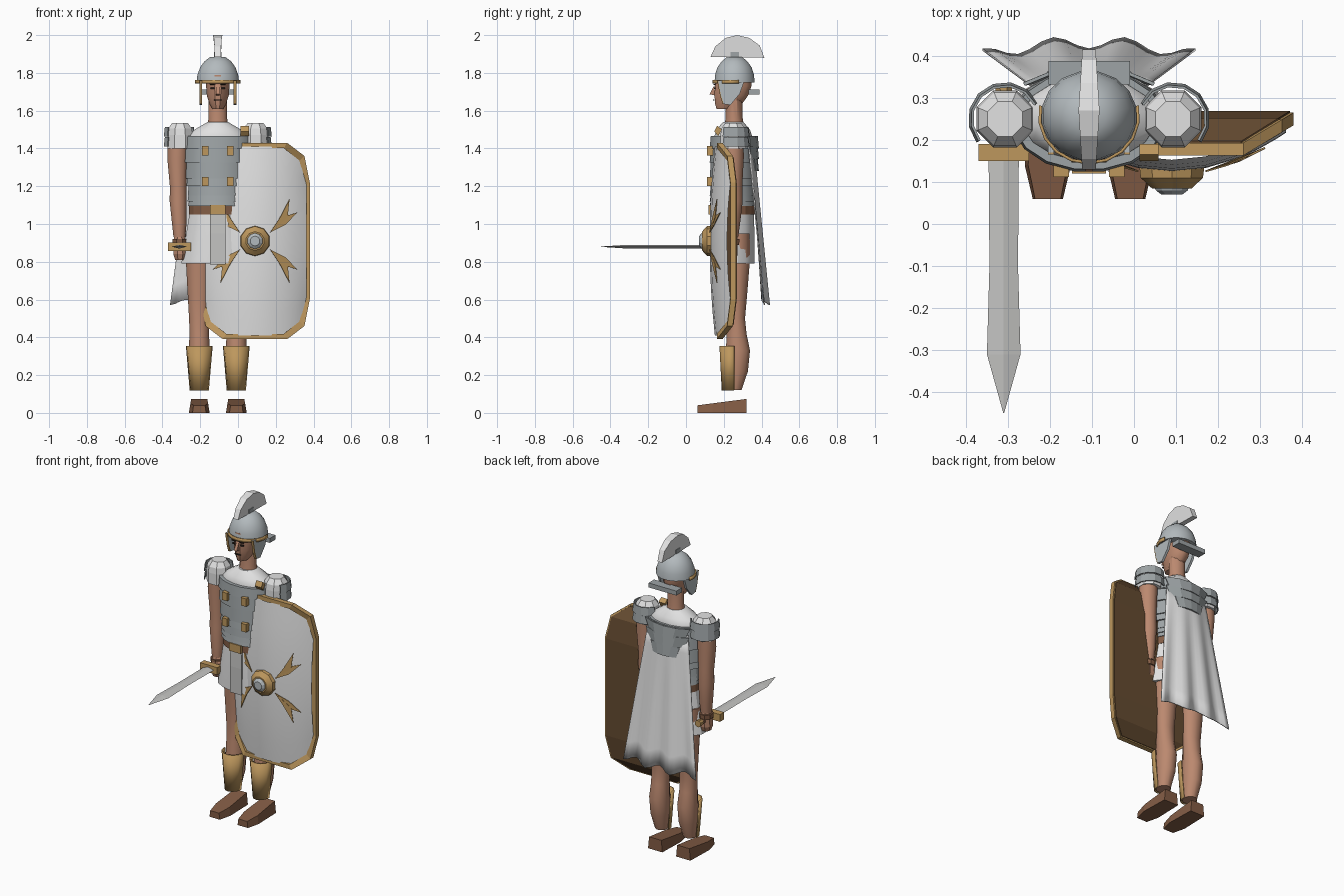
import bpy, bmesh, math

if "Cube" in bpy.data.objects:
    bpy.data.objects.remove(bpy.data.objects["Cube"])

CX = -0.107   # centre line of the figure


def material(name, r, g, b):
    m = bpy.data.materials.new(name)
    m.use_nodes = True
    m.diffuse_color = (r, g, b, 1)
    m.node_tree.nodes["Principled BSDF"].inputs["Base Color"].default_value = (r, g, b, 1)
    return m


SKIN = material("skin", .5, .25, .16)
LEATHER = material("leather", .23, .11, .06)
GOLD = material("gold", .51, .31, .11)
CLOTH = material("white_cloth", .76, .76, .76)
PLATE = material("armour_grey", .34, .37, .38)
STEEL = material("bright_steel", .45, .49, .51)
BLADE = material("blade_silver", .55, .55, .54)
WOOD = material("shield_wood", .13, .07, .03)
DARK = material("dark_features", .03, .02, .015)


def build(name, bm, mat, smooth=None, solid=0):
    bmesh.ops.recalc_face_normals(bm, faces=bm.faces)
    me = bpy.data.meshes.new(name)
    bm.to_mesh(me)
    bm.free()
    me.materials.append(mat)
    ob = bpy.data.objects.new(name, me)
    bpy.context.collection.objects.link(ob)
    ob.location.x = CX
    if solid:
        mod = ob.modifiers.new("thickness", 'SOLIDIFY')
        mod.thickness = solid
        mod.offset = 0
    if smooth:
        bpy.ops.object.select_all(action='DESELECT')
        ob.select_set(True)
        bpy.context.view_layer.objects.active = ob
        bpy.ops.object.shade_smooth_by_angle(angle=math.radians(smooth))
    return ob


def loft(name, rings, mat, n=8, axis='z', phase=None, smooth=None):
    """Rings are (t, centre_a, centre_b, radius_a, radius_b) along an axis."""
    bm = bmesh.new()
    phase = math.pi / n if phase is None else phase
    loops = []
    for t, ca, cb, ra, rb in rings:
        loop = []
        for i in range(n):
            a = phase + math.tau * i / n
            p, q = ca + ra * math.cos(a), cb + rb * math.sin(a)
            loop.append(bm.verts.new((p, q, t) if axis == 'z' else (p, t, q)))
        loops.append(loop)
    for A, B in zip(loops, loops[1:]):
        for i in range(n):
            bm.faces.new((A[i], A[i - 1], B[i - 1], B[i]))
    bm.faces.new(loops[0])
    bm.faces.new(loops[-1])
    return build(name, bm, mat, smooth)


def grid(name, us, vs, f, mat, solid=0, smooth=None):
    bm = bmesh.new()
    P = [[bm.verts.new(f(u, v)) for u in us] for v in vs]
    for j in range(len(vs) - 1):
        for i in range(len(us) - 1):
            bm.faces.new((P[j][i], P[j][i + 1], P[j + 1][i + 1], P[j + 1][i]))
    return build(name, bm, mat, smooth, solid)


def prism(name, pts, lo, hi, mat, axis='x'):
    place = {'x': lambda a, b, t: (t, a, b), 'z': lambda a, b, t: (a, b, t)}[axis]
    bm = bmesh.new()
    A, B = ([bm.verts.new(place(a, b, t)) for a, b in pts] for t in (lo, hi))
    bm.faces.new(A)
    bm.faces.new(B)
    for i in range(len(pts)):
        bm.faces.new((A[i], A[i - 1], B[i - 1], B[i]))
    return build(name, bm, mat)


def box(name, x, y, z, mat):
    return prism(name, [(x[0], y[0]), (x[1], y[0]), (x[1], y[1]), (x[0], y[1])], z[0], z[1], mat, 'z')


def span(a, b, n):
    return [a + (b - a) * i / n for i in range(n + 1)]


# Limbs, shoes and shoulders, once per side
for s, side in ((-1, "right"), (1, "left")):
    lx = .098 * s
    leg = [(.12, .25, .04, .045), (.22, .265, .055, .065), (.33, .275, .058, .066), (.42, .268, .053, .054),
           (.5, .268, .056, .046), (.62, .27, .063, .055), (.8, .272, .073, .068), (.95, .265, .075, .075)]
    loft(side + "_leg", [(z, lx, y, a, b) for z, y, a, b in leg], SKIN, 12, smooth=40)
    grid(side + "_greave", span(math.pi, math.tau, 6), (0, 1),
         lambda a, v: (lx + (.047 + .02 * v) * math.cos(a), .255 + (.062 + .012 * v) * math.sin(a), .12 + .235 * v),
         GOLD, .008, 40)
    foot = [(-.05, .32), (-.055, .14), (-.036, .06), (.036, .06), (.055, .14), (.05, .32)]
    shoe = prism(side + "_shoe", [(lx + a, b) for a, b in foot], 0, .07, LEATHER, 'z')
    for v in shoe.data.vertices:
        if v.co.z > .01:
            v.co.z = .04 + .13 * (v.co.y - .06)
            v.co.x = lx + (v.co.x - lx) * .85
    arm = [(.93, .203, .24, .033, .036), (1.0, .204, .243, .04, .043), (1.12, .21, .25, .047, .05),
           (1.2, .21, .25, .046, .048), (1.35, .214, .25, .056, .056), (1.46, .21, .25, .055, .055)]
    loft(side + "_arm", [(z, s * x, y, a, b) for z, x, y, a, b in arm], SKIN, 10, smooth=40)
    loft(side + "_hand", [(.81, s * .2, .235, .028, .03), (.84, s * .2, .235, .038, .042),
                          (.9, s * .2, .235, .036, .042), (.93, s * .203, .24, .03, .034)], SKIN)
    loft(side + "_wrist_band", [(.89, s * .203, .24, .039, .045), (.92, s * .203, .24, .041, .046)], LEATHER)
    loft(side + "_shoulder", [(1.4, s * .2, .25, .073, .073), (1.47, s * .2, .25, .073, .073),
                              (1.505, s * .2, .25, .068, .068), (1.535, s * .2, .25, .045, .045)], CLOTH)
    for k, z in enumerate((1.41, 1.463)):
        grid(f"{side}_shoulder_band_{k}", span(-.7, 2.7, 7), (0, 1),
             lambda a, v: (s * (.2 + (.085 - .006 * v) * math.cos(a)), .25 + (.085 - .006 * v) * math.sin(a),
                           z + .05 * v), PLATE, .006)
    # Cheek guard with a gilded front edge
    prism(side + "_cheek_guard", [(.17, 1.76), (.185, 1.68), (.2, 1.635), (.235, 1.63), (.285, 1.69), (.31, 1.76)],
          s * .083, s * .098, STEEL)
    prism(side + "_cheek_trim", [(.165, 1.76), (.18, 1.68), (.195, 1.635), (.2, 1.635), (.185, 1.68), (.17, 1.76)],
          s * .083, s * .098, GOLD)
    # Eye and brow
    box(side + "_eye", (s * .016, s * .038), (.148, .157), (1.715, 1.722), DARK)
    box(side + "_brow", (s * .012, s * .042), (.146, .155), (1.735, 1.741), DARK)

# Tunic, belt and skirt
loft("tunic_yoke", [(1.4, 0, .25, .165, .105), (1.47, 0, .25, .16, .1), (1.5, 0, .25, .125, .09),
                    (1.54, 0, .25, .055, .055)], CLOTH, 16, smooth=35)
loft("skirt", [(.79, 0, .25, .197, .115), (.95, 0, .25, .17, .115), (1.07, 0, .25, .15, .11)], CLOTH, 16, smooth=30)
prism("skirt_front_panel", [(.129, .785), (.129, .95), (.134, 1.06), (.14, 1.06), (.137, .785)], -.04, .04, PLATE) \
    .data.materials[0] = BLADE
loft("belt", [(1.05, 0, .25, .155, .117), (1.1, 0, .25, .155, .117)], LEATHER, 16)
box("belt_buckle", (-.04, .04), (.12, .14), (1.05, 1.1), GOLD)

# Overlapping torso bands
bands = [(1.095, 1.125, .155), (1.12, 1.155, .158), (1.15, 1.205, .157), (1.2, 1.245, .164),
         (1.24, 1.33, .168), (1.325, 1.405, .175), (1.4, 1.465, .18)]
for k, (z0, z1, r) in enumerate(bands):
    loft(f"torso_band_{k}", [(z0, 0, .247, r + .005, .124), (z1, 0, .247, r, .118)], PLATE, 16, smooth=25)
for x in (-.066, .066):
    for z in (1.2, 1.362):
        box("chest_clasp", (x - .018, x + .018), (.112, .15), (z, z + .05), GOLD)
prism("cloak_brooch", [(.15, 1.49), (.165, 1.52), (.19, 1.5), (.17, 1.465)], .12, .165, GOLD)

# Cloak and the plates over its top edge
grid("cloak", span(-1, 1, 18), span(0, 1, 8),
     lambda u, v: (u * (.14 + .113 * v), .36 + .07 * v - .03 * u * u - .015 * v * math.cos(3 * math.pi * u),
                   1.42 - .835 * v + .014 * v * math.cos(3 * math.pi * u)), CLOTH, .006, 40)
for k, (z, w) in enumerate(((1.4, .155), (1.345, .15), (1.28, .1))):
    grid(f"back_plate_{k}", span(-1, 1, 4), (0, 1),
         lambda u, v: (u * w * (.8 + .2 * v), .382 - .006 * v - 1.8 * (u * w) ** 2, z + .065 * v), PLATE, .008)

# Neck and head
loft("neck", [(1.5, 0, .255, .06, .055), (1.56, 0, .255, .052, .045), (1.68, 0, .255, .052, .045)], SKIN, 10, smooth=40)
loft("head", [(1.61, 0, .205, .03, .045), (1.635, 0, .225, .045, .073), (1.68, 0, .24, .06, .092),
              (1.73, 0, .25, .064, .1), (1.79, 0, .25, .064, .1)], SKIN, 12, smooth=40)
prism("nose", [(.15, 1.735), (.125, 1.687), (.155, 1.68)], -.009, .009, SKIN)
box("mouth", (-.02, .02), (.144, .152), (1.655, 1.66), DARK)

# Helmet
loft("helmet_dome", [(1.75, 0, .257, .115, .108), (1.79, 0, .257, .11, .105), (1.83, 0, .257, .095, .092),
                     (1.86, 0, .257, .073, .07), (1.885, 0, .257, .04, .04)], STEEL, 16, smooth=40)
grid("helmet_brow_band", span(math.pi * .93, math.pi * 2.07, 10), (0, 1),
     lambda a, v: (.118 * math.cos(a), .257 + .112 * math.sin(a), 1.743 + .02 * v), GOLD, .007, 40)
box("neck_guard", (-.097, .097), (.332, .388), (1.685, 1.713), PLATE)
crest = prism("helmet_crest", [(.13, 1.885), (.155, 1.94), (.21, 1.985), (.27, 2.0), (.335, 1.985), (.39, 1.945),
                               (.415, 1.88)], -.025, .025, CLOTH)
for v in crest.data.vertices:
    v.co.x *= 1 - 2.5 * abs(v.co.y - .27)
box("crest_post", (-.02, .02), (.235, .28), (1.87, 1.91), PLATE)

# Sword held forward in the right hand
SX, SZ = -.203, .88
loft("sword_blade", [(.17, SX, SZ, .036, .01), (-.1, SX, SZ, .034, .01), (-.31, SX, SZ, .04, .01),
                     (-.45, SX, SZ, .001, .001)], BLADE, 4, 'y', 0)
box("sword_guard", (SX - .06, SX + .06), (.15, .19), (.857, .903), GOLD)
loft("sword_grip", [(.18, SX, SZ, .016, .016), (.3, SX, SZ, .016, .016)], LEATHER, 8, 'y')
loft("sword_pommel", [(.295, SX, SZ, .02, .02), (.325, SX, SZ, .022, .022)], GOLD, 8, 'y')

# Shield: bent frame, domed face, faceted back
HX, HZ = .197, .91
quarter = [(.29, .31), (.262, .45), (.17, .52)]
outline = quarter + [(-d, z) for d, z in quarter[::-1]] + [(-d, -z) for d, z in quarter] \
    + [(d, -z) for d, z in quarter[::-1]]


def rim_y(d):
    return .163 + .6 * max(0, abs(d) - .17)


def face_y(d, z):
    return .125 + 1.25 * d * d + .03 * (z / .52) ** 2


def half_height(d):
    d = abs(d)
    return .52 if d < .17 else .52 - .76 * (d - .17) if d < .262 else .45 - 5 * (d - .262)


bm = bmesh.new()
loops = [[bm.verts.new((HX + d * k, rim_y(d) + dy, HZ + z * q)) for d, z in outline]
         for k, q, dy in ((1, 1, 0), (1, 1, .03), (.9, .945, .03), (.9, .945, 0))]
for A, B in zip(loops, loops[1:] + loops[:1]):
    for i in range(len(A)):
        bm.faces.new((A[i], A[i - 1], B[i - 1], B[i]))
build("shield_rim", bm, GOLD)

grid("shield_face", [-.272, -.25, -.21, -.16, -.08, 0, .08, .16, .21, .25, .272], span(-1, 1, 8),
     lambda d, v: (HX + d, face_y(d, v * .5), HZ + v * (half_height(d) - .02)), CLOTH, smooth=40)

bm = bmesh.new()
for d, z in outline:
    for dy in (.022, .034):
        bm.verts.new((HX + d * .97, rim_y(d) + dy, HZ + z * .985))
bmesh.ops.convex_hull(bm, input=bm.verts)
bmesh.ops.dissolve_limit(bm, angle_limit=.02, verts=bm.verts, edges=bm.edges)
build("shield_back", bm, WOOD)

# Four forked rays around the boss
prongs = [[(.08, .045), (.13, .12), (.182, .22), (.172, .125)], [(.08, .045), (.155, .13), (.222, .15), (.16, .085)]]
bm = bmesh.new()
for sx in (-1, 1):
    for sz in (-1, 1):
        for prong in prongs:
            bm.faces.new([bm.verts.new((HX + sx * d, face_y(d, z) - .008, HZ + sz * z)) for d, z in prong])
build("shield_rays", bm, GOLD, solid=.004)

loft("shield_boss", [(.15, HX, HZ, .083, .083), (.11, HX, HZ, .078, .078), (.085, HX, HZ, .05, .05)], GOLD, 10, 'y', smooth=25)
loft("boss_cap", [(.095, HX, HZ, .046, .046), (.08, HX, HZ, .04, .04), (.07, HX, HZ, .026, .026)], STEEL, 10, 'y')
